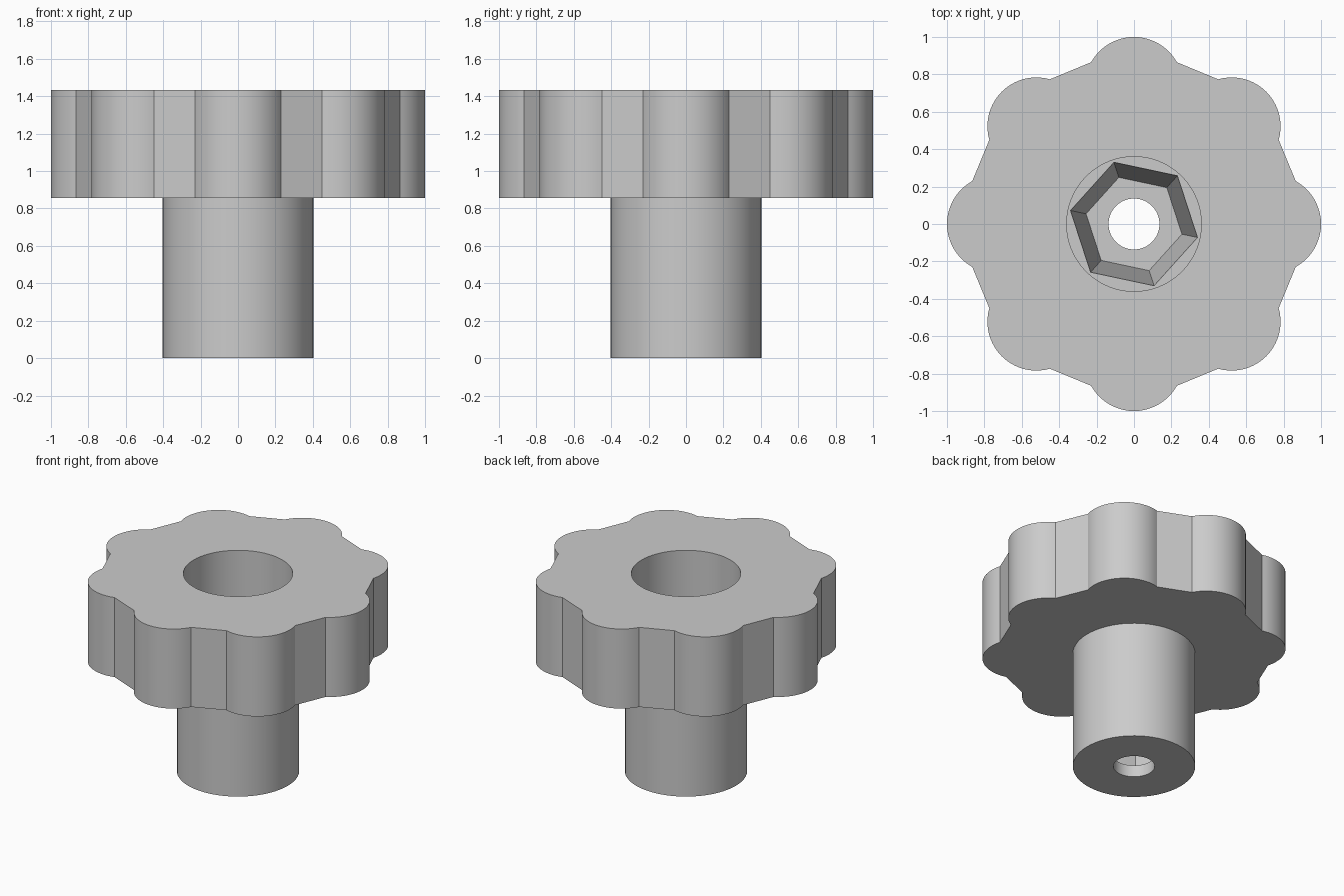
import bpy, bmesh
from math import cos, sin, pi, radians

if "Cube" in bpy.data.objects:
    bpy.data.objects.remove(bpy.data.objects["Cube"], do_unlink=True)

# Heights of the main levels
FLOOR, SHOULDER, TOP = 0.085, 0.855, 1.433


def polygon(radius, sides=64, turn=0.0):
    return [(radius * cos(turn + 2 * pi * i / sides),
             radius * sin(turn + 2 * pi * i / sides)) for i in range(sides)]


def lobed_outline(lobes=8, centre=0.738, radius=0.262, half_arc=radians(61), steps=20):
    """Round finger lobes joined by straight flats."""
    points = []
    for k in range(lobes):
        a = 2 * pi * k / lobes
        for i in range(steps + 1):
            b = a - half_arc + 2 * half_arc * i / steps
            points.append((centre * cos(a) + radius * cos(b),
                           centre * sin(a) + radius * sin(b)))
    return points


bm = bmesh.new()


def ring(points, z):
    verts = [bm.verts.new((x, y, z)) for x, y in points]
    for i, v in enumerate(verts):
        bm.edges.new((v, verts[(i + 1) % len(verts)]))
    return verts


def wall(low, high):
    for i in range(len(low)):
        j = (i + 1) % len(low)
        bm.faces.new((low[i], low[j], high[j], high[i]))


def flat_cap(outer, inner):
    edges = [bm.edges.get((loop[i - 1], loop[i]))
             for loop in (outer, inner) for i in range(len(loop))]
    bmesh.ops.triangle_fill(bm, edges=edges, use_beauty=True, normal=(0, 0, 1))


# Rings of the stem, grip, bore, hexagonal socket and through hole
stem_low, stem_high = ring(polygon(0.403), 0), ring(polygon(0.403), SHOULDER)
grip_low, grip_high = ring(lobed_outline(), SHOULDER), ring(lobed_outline(), TOP)
bore_low, bore_high = ring(polygon(0.36), SHOULDER), ring(polygon(0.36), TOP)
hex_turn = radians(-12)
hex_low = ring(polygon(0.262, 6, hex_turn), FLOOR)
hex_high = ring(polygon(0.347, 6, hex_turn), SHOULDER)
hole_low, hole_high = ring(polygon(0.136), 0), ring(polygon(0.136), FLOOR)

# Upright walls
for low, high in ((stem_low, stem_high), (grip_low, grip_high), (bore_low, bore_high),
                  (hex_low, hex_high), (hole_low, hole_high)):
    wall(low, high)

# Level faces between the rings
for outer, inner in ((stem_low, hole_low), (grip_low, stem_high), (grip_high, bore_high),
                     (bore_low, hex_high), (hex_low, hole_high)):
    flat_cap(outer, inner)

bmesh.ops.recalc_face_normals(bm, faces=bm.faces)
mesh = bpy.data.meshes.new("lobed_knob")
bm.to_mesh(mesh)
bm.free()

# Plain grey material
grey = bpy.data.materials.new("light grey")
grey.use_nodes = True
colour = (0.6, 0.6, 0.6, 1)
grey.diffuse_color = colour
grey.node_tree.nodes["Principled BSDF"].inputs["Base Color"].default_value = colour
mesh.materials.append(grey)

knob = bpy.data.objects.new("lobed_knob", mesh)
bpy.context.collection.objects.link(knob)
bpy.ops.object.select_all(action="DESELECT")
knob.select_set(True)
bpy.context.view_layer.objects.active = knob
bpy.ops.object.shade_smooth_by_angle(angle=radians(30))
